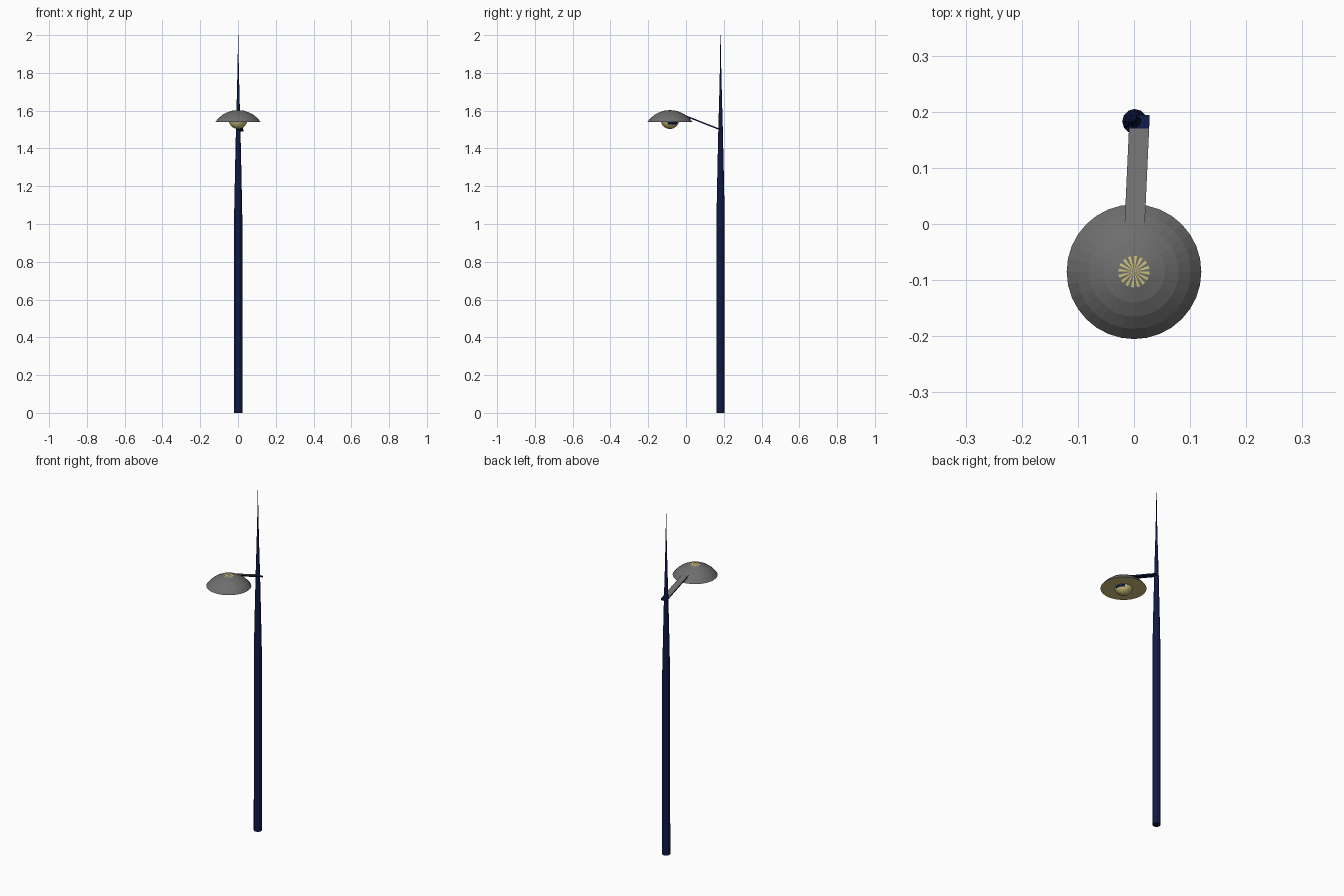
import bpy, bmesh, math
from mathutils import Vector

if "Cube" in bpy.data.objects:
    bpy.data.objects.remove(bpy.data.objects["Cube"])


def material(name, color):
    m = bpy.data.materials.new(name)
    m.diffuse_color = (*color, 1)
    m.use_nodes = True
    m.node_tree.nodes["Principled BSDF"].inputs["Base Color"].default_value = m.diffuse_color
    return m


BLUE = material("navy", (0.0045, 0.010, 0.060))
YELLOW = material("lamp_yellow", (0.62, 0.53, 0.19))
GREY = material("dark_grey", (0.155, 0.155, 0.155))


def finish(name, bm, mats):
    me = bpy.data.meshes.new(name)
    bm.normal_update()
    bm.to_mesh(me)
    bm.free()
    for m in mats:
        me.materials.append(m)
    ob = bpy.data.objects.new(name, me)
    bpy.context.collection.objects.link(ob)
    return ob


def lathe(name, profile, centre, sides, mats):
    """Spin an (r, z) profile; points with r = 0 become poles."""
    bm = bmesh.new()
    vs = [bm.verts.new((centre[0] + r, centre[1], z)) for r, z in profile]
    es = [bm.edges.new(p) for p in zip(vs, vs[1:])]
    bmesh.ops.spin(bm, geom=vs + es, cent=(*centre, 0), axis=(0, 0, 1),
                   angle=2 * math.pi, steps=sides)
    bmesh.ops.remove_doubles(bm, verts=bm.verts, dist=1e-5)
    bmesh.ops.recalc_face_normals(bm, faces=bm.faces)
    return finish(name, bm, mats)


# tapered pole with needle tip
lathe("pole", [(0, 0), (0.022, 0), (0.0215, 1.05), (0.0165, 1.3), (0.0115, 1.52),
               (0.007, 1.68), (0.003, 1.85), (0.001, 2.0), (0, 2.0)],
      (0.001, 0.183), 12, [BLUE])

# dome shade closed by a flat yellow underside
LAMP = (0, -0.085)
RIM, HEIGHT, TOP, RINGS = 0.12, 0.063, 1.603, 5
radius = (RIM ** 2 + HEIGHT ** 2) / (2 * HEIGHT)
end = math.asin(RIM / radius)
dome = [(radius * math.sin(end * i / RINGS),
         TOP - radius * (1 - math.cos(end * i / RINGS))) for i in range(RINGS + 1)]
shade = lathe("shade", dome + [(0, TOP - HEIGHT)], LAMP, 32, [GREY, YELLOW])
for f in shade.data.polygons:
    c = f.center
    if f.normal.z < -0.9:
        f.material_index = 1
    elif math.hypot(c.x, c.y - LAMP[1]) < 0.02:
        # the bulb shows through the crown as alternating wedges
        wedge = math.atan2(c.y - LAMP[1], c.x) / (2 * math.pi) * 32
        f.material_index = math.floor(wedge) % 2

# bulb with a small dark patch on its right side
bm = bmesh.new()
bmesh.ops.create_uvsphere(bm, u_segments=24, v_segments=12, radius=0.049)
bmesh.ops.translate(bm, verts=bm.verts, vec=(*LAMP, 1.552))
for f in bm.faces:
    c = f.calc_center_median()
    if c.x > 0.01 and -0.1 < c.y < -0.045 and 1.529 < c.z < 1.541:
        f.material_index = 1
finish("bulb", bm, [YELLOW, BLUE])

# flat arm from pole to shade: grey top, dark sides, underside and pole end
bm = bmesh.new()
stations = [(0.010, 0.194, 1.494), (0.009, 0.170, 1.504), (0.001, -0.005, 1.573)]
rings = []
for x, y, z in stations:
    c = Vector((x, y, z))
    rings.append([bm.verts.new(c + Vector((dx, 0, dz))) for dx, dz in
                  ((-0.018, -0.004), (0.018, -0.004), (0.018, 0.004), (-0.018, 0.004))])
for i, (a, b) in enumerate(zip(rings, rings[1:])):
    for k in range(4):
        f = bm.faces.new((a[k], a[(k + 1) % 4], b[(k + 1) % 4], b[k]))
        f.material_index = 1 if (k == 2 and i == 1) else 0
bm.faces.new(rings[0])
bm.faces.new(rings[-1])
bmesh.ops.recalc_face_normals(bm, faces=bm.faces)
finish("arm", bm, [BLUE, GREY])
